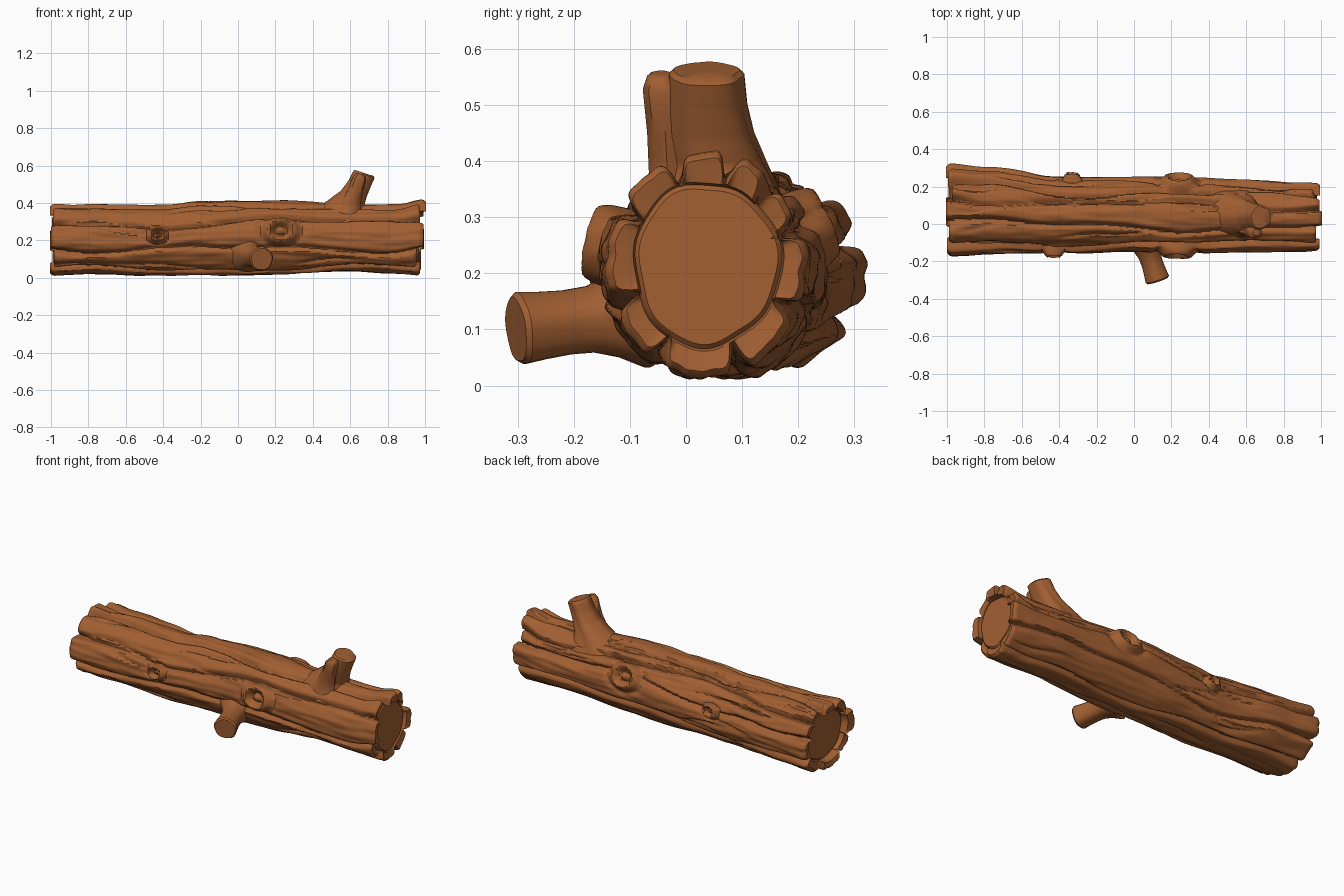
import bpy, bmesh, math, random
from mathutils import Vector, noise

if "Cube" in bpy.data.objects:
    bpy.data.objects.remove(bpy.data.objects["Cube"])

random.seed(4)
TAU = 2 * math.pi
bark = bpy.data.materials.new("bark brown")
bark.diffuse_color = (0.36, 0.115, 0.032, 1)
bark.use_nodes = True
bark.node_tree.nodes["Principled BSDF"].inputs["Base Color"].default_value = bark.diffuse_color

# Log outline: x, y min, y max, z min, z max
OUTLINE = [(-1.0, -.165, .325, .012, .395), (-.8, -.16, .305, .01, .39),
           (-.4, -.155, .255, .003, .385), (-.2, -.15, .25, .006, .405),
           (.0, -.145, .25, .006, .41), (.25, -.16, .25, .014, .412),
           (.6, -.15, .235, .026, .39), (.85, -.145, .22, .02, .39),
           (1.0, -.14, .215, .016, .415)]
# Bark plates: starting angle, and how far each falls short at the right and left end
PLATES = [(20, .045, .01), (50, .012, .03), (76, .0, .0), (110, .03, .015), (150, .012, .005),
          (200, .05, .02), (240, .03, .0), (290, .025, .012), (335, .01, .0)]
# Knots: x, angle, size
KNOTS = [(.23, 168, .062), (-.43, 170, .035), (.24, 22, .062), (-.33, 12, .032)]
# Short cracks: x, angle, half length, slope
CRACKS = [(random.uniform(-.95, .9), random.uniform(0, TAU), random.uniform(.12, .35),
           random.uniform(-.5, .5)) for _ in range(34)]


def outline(x):
    x = max(-1, min(1, x))
    for a, b in zip(OUTLINE, OUTLINE[1:]):
        if x <= b[0]:
            t = (x - a[0]) / (b[0] - a[0])
            t = t * t * (3 - 2 * t)
            y0, y1, z0, z1 = [p + (q - p) * t for p, q in zip(a[1:], b[1:])]
            return (y0 + y1) / 2, (z0 + z1) / 2, (y1 - y0) / 2, (z1 - z0) / 2


def wrap(a):
    return (a + math.pi) % TAU - math.pi


def edge(k, x):
    wander = .13 * math.sin(3.1 * x + k * 2.3) + .06 * math.sin(8.3 * x + k * 4.1)
    return math.radians(PLATES[k][0]) + wander * (1 - x ** 6)


def plate_at(x, a):
    best = min(range(len(PLATES)), key=lambda k: (a - edge(k, x)) % TAU)
    nxt = (best + 1) % len(PLATES)
    return best, (a - edge(best, x)) % TAU, (edge(nxt, x) - a) % TAU


def bark_height(x, a):
    """Radius factor of the bark at this place."""
    k, d0, d1 = plate_at(x, a)
    end = max(0, (abs(x) - .72) / .28) ** 2
    # deep grooves with one steep, overlapping side
    h = -(.11 + .17 * end) * max(math.exp(-(d0 / (.05 + .02 * end)) ** 2),
                                 math.exp(-(d1 / (.10 - .02 * end)) ** 2))
    h -= .035 * (k % 3 == 0) * (1 - end)
    for cx, ca, half, slope in CRACKS:
        u = (x - cx) / half
        if abs(u) < 1:
            d = wrap(a - ca - slope * (x - cx) - .05 * math.sin(14 * x + ca))
            if abs(d) < .3:
                w = .025 if d > 0 else .10
                h -= .055 * (1 - u * u) * math.exp(-(d / w) ** 2)
    p = Vector((x * 2.2, math.cos(a) * 2.6, math.sin(a) * 2.6))
    h += .045 * noise.noise(p) + .03 * noise.noise(p * 2.7)
    # knots: raised collar, ring groove and a central button
    for kx, ka, s in KNOTS:
        dx, da = (x - kx) / 1.25, wrap(a - math.radians(ka)) * .2
        q = math.hypot(dx, da) / s
        if q < 2.6:
            m = math.exp(-(q / 1.35) ** 4)
            shape = .13 * math.exp(-((q - .85) / .3) ** 2) - .10 * math.exp(-((q - .45) / .17) ** 2) \
                + .03 * math.exp(-(q / .3) ** 2) - .05 * math.exp(-((q - 1.5) / .2) ** 2)
            h = h * (1 - m) + shape
    return 1 + h


def finish(name, rings, caps=True):
    """Skin closed rings of points into one smooth object."""
    bm = bmesh.new()
    vs = [[bm.verts.new(p) for p in r] for r in rings]
    n = len(vs[0])
    for r0, r1 in zip(vs, vs[1:]):
        for i in range(n):
            j = (i + 1) % n
            bm.faces.new((r0[i], r0[j], r1[j], r1[i]))
    if caps:
        for r in (vs[0], vs[-1]):
            c = bm.verts.new(sum((v.co for v in r), Vector()) / n)
            for i in range(n):
                bm.faces.new((r[i], r[(i + 1) % n], c))
    bmesh.ops.recalc_face_normals(bm, faces=bm.faces)
    me = bpy.data.meshes.new(name)
    bm.to_mesh(me)
    bm.free()
    me.materials.append(bark)
    ob = bpy.data.objects.new(name, me)
    bpy.context.collection.objects.link(ob)
    bpy.ops.object.select_all(action='DESELECT')
    ob.select_set(True)
    bpy.context.view_layer.objects.active = ob
    bpy.ops.object.shade_smooth_by_angle(angle=math.radians(38))


# Log with bark plates standing proud of a recessed core at both ends
N, M = 200, 150
ANG = [TAU * i / N for i in range(N)]


def log_point(u, a, f, inset=0, flat=None):
    cy, cz, ry, rz = outline(u)
    k = plate_at(u, a)[0]
    side = 1 if u > 0 else -1
    x = u - side * (PLATES[k][1 if u > 0 else 2] * abs(u) ** 10 + inset)
    if flat is not None:
        x = flat
    return Vector((x, cy + ry * f * math.cos(a), max(0, cz + rz * f * math.sin(a))))


def end_rings(u, core, core_x):
    wob = lambda a: core + .02 * math.sin(3 * a + 1) + .012 * math.sin(7 * a)
    fs = [bark_height(u, a) for a in ANG]
    inner = [min(wob(a) + .02, f) for a, f in zip(ANG, fs)]
    return [[log_point(u, a, f - min(.07, max(0, f - wob(a) - .02)), -.004) for a, f in zip(ANG, fs)],
            [log_point(u, a, f, .004) for a, f in zip(ANG, inner)],
            [log_point(u, a, wob(a), flat=core_x - .008 * u) for a in ANG],
            [log_point(u, a, wob(a) - .04, flat=core_x) for a in ANG]]


body = []
for i in range(M + 1):
    u = -1 + 2 * i / M
    u *= .992
    pull = .015 if i in (0, M) else 0
    body.append([log_point(u, a, bark_height(u, a) - pull) for a in ANG])
left = end_rings(-1, .74, -.955)
right = end_rings(1, .73, .968)
finish("log", left[::-1] + body + right)


def limb(name, sections, tilt, n=40, rough=.03, steps=5):
    """Upright limb: sections are (z, x min, x max, y min, y max), blended smoothly."""
    rings = []
    rows = []
    for a, b in zip(sections, sections[1:]):
        rows += [[p + (q - p) * s / steps for p, q in zip(a, b)] for s in range(steps)]
    rows.append(list(sections[-1]))
    total = len(rows) - 1
    rows.append([rows[-1][0] + .008] + [rows[-1][i] + (.008, -.008)[i % 2 == 0] for i in range(1, 5)])
    for j, (z, x0, x1, y0, y1) in enumerate(rows):
        t = min(1, j / total)
        ring = []
        for i in range(n):
            a = TAU * i / n
            f = 1 + rough * math.sin(5 * a + z * 9) - 1.6 * rough * max(0, math.sin(3 * a + 2 + z * 4)) ** 8
            dx = (x1 - x0) / 2 * f * math.cos(a)
            ring.append(Vector(((x0 + x1) / 2 + dx, (y0 + y1) / 2 + (y1 - y0) / 2 * f * math.sin(a),
                                z - tilt * t * dx)))
        rings.append(ring)
    finish(name, rings)


# Upper branch flaring into the log, with a split sliver beside it
limb("upper_branch", [(.29, .30, .72, -.07, .20), (.36, .41, .69, -.06, .165), (.40, .48, .675, -.05, .145),
                      (.45, .55, .69, -.042, .122), (.50, .59, .71, -.035, .109),
                      (.553, .618, .732, -.03, .103)], .33)
limb("branch_sliver", [(.30, .50, .66, -.09, .01), (.38, .53, .655, -.066, .0),
                       (.45, .575, .665, -.07, -.003), (.53, .61, .685, -.079, -.008),
                       (.548, .628, .682, -.072, -.018)], .3, n=9, rough=.05, steps=2)

# Front stub, a cut side branch
stub = []
start, tip = Vector((.055, -.08, .128)), Vector((.127, -.303, .1))
axis = (tip - start).normalized()
side = axis.cross(Vector((0, 0, 1))).normalized()
up = side.cross(axis)
for t, r in [(0, .10), (.2, .075), (.4, .06), (.6, .058), (.8, .061), (.96, .065), (1, .058)]:
    c = start.lerp(tip, t)
    stub.append([c + (side * math.cos(a) + up * math.sin(a)) * r * (1 + .03 * math.sin(5 * a))
                 for a in (TAU * i / 22 for i in range(22))])
finish("front_stub", stub)
